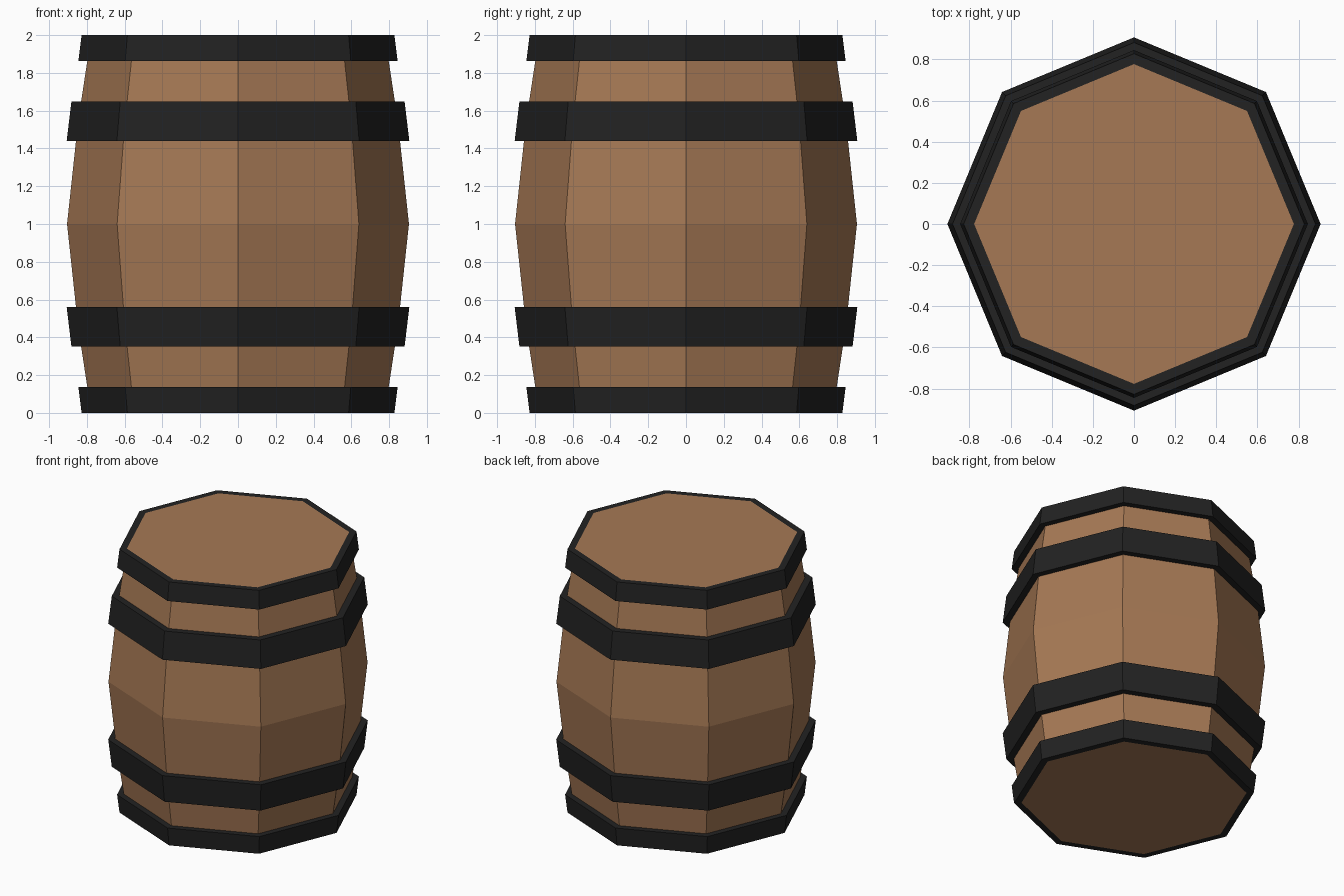
import bpy, bmesh, math

if "Cube" in bpy.data.objects:
    bpy.data.objects.remove(bpy.data.objects["Cube"])

SIDES = 8


def material(name, rgb):
    m = bpy.data.materials.new(name)
    m.diffuse_color = (*rgb, 1)
    m.use_nodes = True
    m.node_tree.nodes["Principled BSDF"].inputs["Base Color"].default_value = m.diffuse_color
    return m


wood = material("wood", (0.38, 0.19, 0.09))
iron = material("iron", (0.016, 0.016, 0.016))

# Barrel half profile (radius, height)
STAVES = [(0.777, 0), (0.847, 0.46), (0.905, 1), (0.847, 1.54), (0.777, 2)]


def body_radius(z):
    for (r0, z0), (r1, z1) in zip(STAVES, STAVES[1:]):
        if z <= z1:
            return r0 + (r1 - r0) * (z - z0) / (z1 - z0)


def lathe(name, profile, mat, closed):
    """Spin a profile into eight flat sides; closed makes a ring, else ends are capped."""
    bm = bmesh.new()
    loops = []
    for r, z in profile:
        loops.append([bm.verts.new((r * math.cos(math.tau * i / SIDES),
                                    r * math.sin(math.tau * i / SIDES), z))
                      for i in range(SIDES)])
    pairs = list(zip(loops, loops[1:]))
    if closed:
        pairs.append((loops[-1], loops[0]))
    else:
        bm.faces.new(loops[0])
        bm.faces.new(loops[-1])
    for a, b in pairs:
        for i in range(SIDES):
            j = (i + 1) % SIDES
            bm.faces.new((a[i], a[j], b[j], b[i]))
    bmesh.ops.recalc_face_normals(bm, faces=bm.faces[:])
    mesh = bpy.data.meshes.new(name)
    bm.to_mesh(mesh)
    bm.free()
    mesh.materials.append(mat)
    ob = bpy.data.objects.new(name, mesh)
    bpy.context.collection.objects.link(ob)
    return ob


# Wooden body with flat lids
lathe("barrel_body", STAVES, wood, closed=False)

# Iron hoops, lower half then mirrored: (name, z low, z high, radius low, radius high)
for name, z0, z1, r0, r1 in [("end_hoop", 0, 0.138, 0.828, 0.845),
                             ("belly_hoop", 0.352, 0.56, 0.882, 0.907)]:
    ring = [(body_radius(z0), z0), (r0, z0), (r1, z1), (body_radius(z1), z1)]
    lathe("lower_" + name, ring, iron, closed=True)
    lathe("upper_" + name, [(r, 2 - z) for r, z in ring], iron, closed=True)
